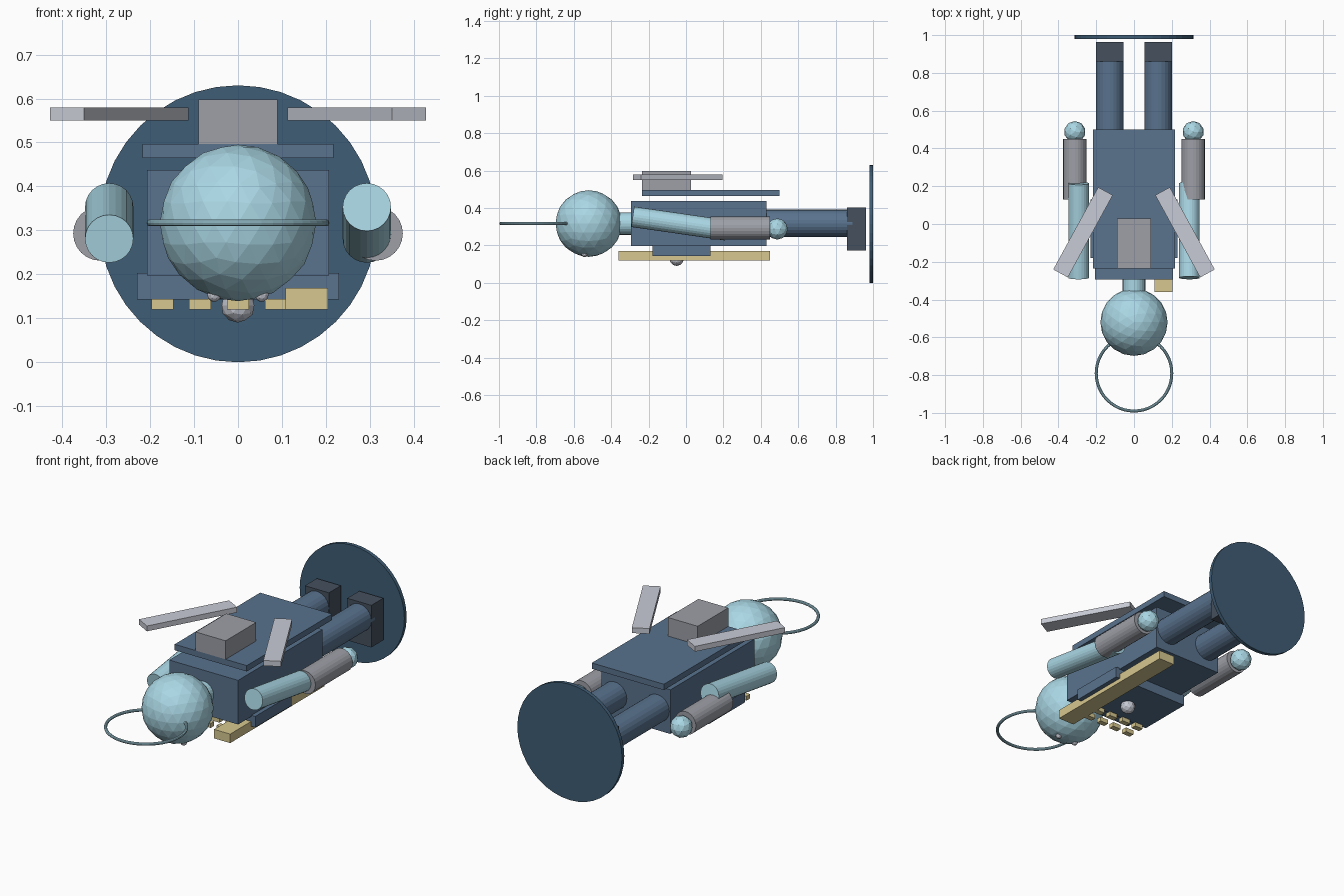
import bpy, math
from mathutils import Vector

if "Cube" in bpy.data.objects:
    bpy.data.objects.remove(bpy.data.objects["Cube"])


def mat(name, r, g, b):
    m = bpy.data.materials.new(name)
    m.diffuse_color = (r, g, b, 1)
    m.use_nodes = True
    m.node_tree.nodes["Principled BSDF"].inputs["Base Color"].default_value = m.diffuse_color
    return m


SKY = mat("light_blue", 0.40, 0.68, 0.78)
NAVY = mat("navy", 0.10, 0.17, 0.27)
DEEP = mat("deep_blue", 0.05, 0.11, 0.18)
DARK = mat("charcoal", 0.06, 0.08, 0.11)
GOLD = mat("gold", 0.68, 0.58, 0.28)
STEEL = mat("steel", 0.34, 0.35, 0.39)
PALE = mat("pale_grey", 0.58, 0.60, 0.67)


def finish(name, m):
    ob = bpy.context.object
    ob.name = name
    ob.data.materials.append(m)
    return ob


def box(name, m, x, y, z, turn=0.0):
    """Box from (min, max) ranges, optionally turned about z."""
    r = (x, y, z)
    bpy.ops.mesh.primitive_cube_add(size=1, location=[(a + b) / 2 for a, b in r],
                                    rotation=(0, 0, turn))
    bpy.context.object.scale = [b - a for a, b in r]
    return finish(name, m)


def rod(name, m, a, b, radius, sides=24):
    """Cylinder between two points."""
    a, b = Vector(a), Vector(b)
    d = b - a
    bpy.ops.mesh.primitive_cylinder_add(vertices=sides, radius=radius, depth=d.length,
                                        location=(a + b) / 2,
                                        rotation=d.to_track_quat('Z', 'Y').to_euler())
    return finish(name, m)


def ball(name, m, c, radius, sub=2):
    bpy.ops.mesh.primitive_ico_sphere_add(subdivisions=sub, radius=radius, location=c)
    return finish(name, m)


# Base disc behind the feet
rod("base_disc", DEEP, (0, 0.98, 0.315), (0, 1.0, 0.315), 0.315, 40)

# Head, neck and ring
ball("head", SKY, (0, -0.52, 0.317), 0.178, 3)
rod("neck", SKY, (0, -0.40, 0.317), (0, -0.28, 0.317), 0.06)
bpy.ops.mesh.primitive_torus_add(major_radius=0.2, minor_radius=0.008, major_segments=48,
                                 minor_segments=10, location=(0, -0.79, 0.317))
finish("halo_ring", SKY)

# Torso, back plate, chest plate and chest stud
box("torso", NAVY, (-0.207, 0.207), (-0.295, 0.43), (0.197, 0.437))
box("back_plate", NAVY, (-0.217, 0.217), (-0.235, 0.50), (0.465, 0.497))
box("chest_plate", NAVY, (-0.23, 0.23), (-0.18, 0.13), (0.143, 0.203))
ball("chest_stud", PALE, (0, -0.05, 0.129), 0.039)

# Sash and two rows of small chest blocks
box("sash", GOLD, (0.108, 0.205), (-0.36, 0.45), (0.12, 0.169))
for row, y in enumerate((-0.255, -0.18)):
    for col in range(5):
        x = (col - 2) * 0.086
        box(f"chest_block_{row}_{col}", GOLD, (x - 0.025, x + 0.025),
            (y - 0.015, y + 0.015), (0.12, 0.144))

# Backpack
box("backpack", STEEL, (-0.09, 0.09), (-0.235, 0.028), (0.497, 0.598))

# Mirrored pairs
for side, s in (("left", -1), ("right", 1)):
    ball(f"{side}_eye", PALE, (s * 0.054, -0.543, 0.153), 0.016)
    rod(f"{side}_leg", NAVY, (s * 0.128, 0.41, 0.318), (s * 0.128, 0.89, 0.318), 0.073)
    x0, x1 = sorted((s * 0.055, s * 0.2))
    box(f"{side}_foot", DARK, (x0, x1), (0.86, 0.963), (0.173, 0.402))
    # upper arms swing in opposite directions
    rod(f"{side}_upper_arm", SKY, (s * 0.293, -0.285, 0.317 + s * 0.036),
        (s * 0.293, 0.215, 0.317 - s * 0.036), 0.055)
    rod(f"{side}_forearm", STEEL, (s * 0.313, 0.13, 0.293), (s * 0.313, 0.45, 0.293), 0.062)
    ball(f"{side}_hand", SKY, (s * 0.313, 0.488, 0.288), 0.057)
    cx = s * 0.27
    box(f"{side}_wing", PALE, (cx - 0.044, cx + 0.044), (-0.292, 0.204),
        (0.55, 0.579), s * 0.5)
